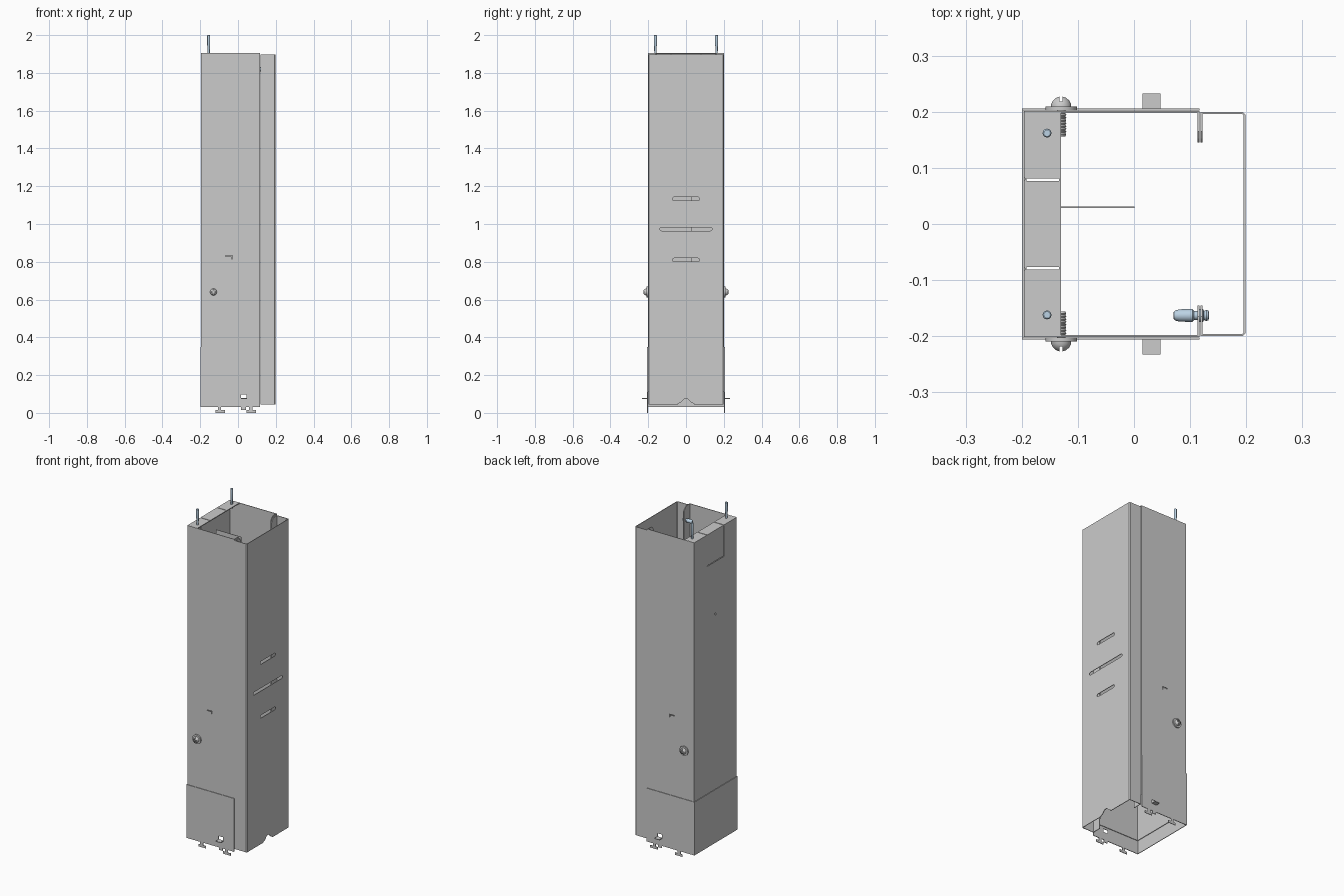
import bpy, bmesh, math
from mathutils import Vector

if "Cube" in bpy.data.objects:
    bpy.data.objects.remove(bpy.data.objects["Cube"])

blue = bpy.data.materials.new("pale_blue_metal")
blue.diffuse_color = (0.5, 0.65, 0.78, 1)
blue.use_nodes = True
blue.node_tree.nodes["Principled BSDF"].inputs["Base Color"].default_value = blue.diffuse_color


def make(name, bm, mat=None):
    bmesh.ops.recalc_face_normals(bm, faces=bm.faces)
    me = bpy.data.meshes.new(name)
    bm.to_mesh(me)
    bm.free()
    ob = bpy.data.objects.new(name, me)
    bpy.context.collection.objects.link(ob)
    if mat:
        me.materials.append(mat)
    return ob


def apply_mods(ob):
    bpy.context.view_layer.objects.active = ob
    for m in list(ob.modifiers):
        bpy.ops.object.modifier_apply(modifier=m.name)


def box(name, x, y, z):
    bm = bmesh.new()
    bmesh.ops.create_cube(bm, size=1)
    for v in bm.verts:
        for i, (a, b) in enumerate((x, y, z)):
            v.co[i] = (a + b) / 2 + v.co[i] * (b - a)
    return make(name, bm)


def sheet(name, pts, z0, z1, t=0.0035):
    """Folded sheet: plan-view polyline raised from z0 to z1."""
    bm = bmesh.new()
    lo = [bm.verts.new((x, y, z0)) for x, y in pts]
    hi = [bm.verts.new((x, y, z1)) for x, y in pts]
    for i in range(len(pts) - 1):
        bm.faces.new((lo[i], lo[i + 1], hi[i + 1], hi[i]))
    ob = make(name, bm)
    m = ob.modifiers.new("thickness", 'SOLIDIFY')
    m.thickness, m.offset, m.use_even_offset = t, 0, True
    apply_mods(ob)
    return ob


def lathe(name, origin, axis, perp, prof, mat=None, n=24):
    """Revolve (radius, height) points around an axis."""
    o, a, p = Vector(origin), Vector(axis), Vector(perp)
    bm = bmesh.new()
    vs = [bm.verts.new(o + a * h + p * r) for r, h in prof]
    es = [bm.edges.new(vs[i:i + 2]) for i in range(len(vs) - 1)]
    bmesh.ops.spin(bm, geom=vs + es, cent=o, axis=a, angle=math.tau, steps=n)
    bmesh.ops.remove_doubles(bm, verts=bm.verts, dist=1e-5)
    ob = make(name, bm, mat)
    bpy.ops.object.select_all(action='DESELECT')
    ob.select_set(True)
    bpy.context.view_layer.objects.active = ob
    bpy.ops.object.shade_smooth_by_angle(angle=math.radians(35))
    return ob


def cut(ob, cutters):
    for c in cutters:
        m = ob.modifiers.new("cut", 'BOOLEAN')
        m.operation, m.solver, m.object = 'DIFFERENCE', 'EXACT', c
    apply_mods(ob)
    for c in cutters:
        bpy.data.objects.remove(c)


def prism(name, x0, x1, outline):
    """(y, z) outline extruded along x."""
    bm = bmesh.new()
    f = bm.faces.new([bm.verts.new((x0, y, z)) for y, z in outline])
    r = bmesh.ops.extrude_face_region(bm, geom=[f])
    bmesh.ops.translate(bm, vec=(x1 - x0, 0, 0),
                        verts=[v for v in r["geom"] if isinstance(v, bmesh.types.BMVert)])
    return make(name, bm)


def arc(cy, cz, r, a0, a1, n=8):
    return [(cy + r * math.cos(math.radians(a0 + (a1 - a0) * i / n)),
             cz + r * math.sin(math.radians(a0 + (a1 - a0) * i / n))) for i in range(n + 1)]


def corner_cutters(x0, x1, z):
    # chamfers the free top corner of each inward flange
    return [prism("corner_cutter", x0, x1, [(s * 0.135, z + 0.01), (s * 0.175, z + 0.01),
                                            (s * 0.152, z - 0.012), (s * 0.135, z - 0.04)])
            for s in (-1, 1)]


# rear channel with inward flanges and a relief cut around its centre tab
channel = sheet("rear_channel", [(0.115, -0.145), (0.115, -0.2), (-0.194, -0.2),
                                 (-0.194, 0.2), (0.115, 0.2), (0.115, 0.145)], 0.11, 1.905)
cuts = [box("slit", (-0.21, -0.18), (s * 0.08 - 0.002, s * 0.08 + 0.002), (1.72, 1.92)) for s in (-1, 1)]
cuts.append(box("slit", (-0.21, -0.18), (-0.082, 0.082), (1.716, 1.72)))
cuts.append(box("rivet_hole", (-0.21, -0.18), (-0.004, 0.004), (1.395, 1.407)))
for s in (-1, 1):
    y = sorted((s * 0.19, s * 0.21))
    cuts.append(box("side_slit", (-0.065, -0.03), y, (0.829, 0.833)))
    cuts.append(box("side_slit_end", (-0.034, -0.03), y, (0.815, 0.831)))
cut(channel, cuts + corner_cutters(0.105, 0.1175, 1.905))

# folded top lip with two slots
lip = box("top_lip", (-0.194, -0.13), (-0.198, 0.198), (1.9, 1.905))
cut(lip, [box("slit", (-0.192, -0.134), (s * 0.079 - 0.002, s * 0.079 + 0.002), (1.88, 1.92)) for s in (-1, 1)])

# front cover with three slots and a bottom notch
cover = sheet("front_cover", [(0.12, -0.145), (0.12, -0.198), (0.193, -0.198), (0.197, -0.194),
                              (0.197, 0.194), (0.193, 0.198), (0.12, 0.198), (0.12, 0.145)], 0.045, 1.897)
cuts = [prism("slot", 0.18, 0.21, arc(w - 0.009, z, 0.009, -90, 90) + arc(0.009 - w, z, 0.009, 90, 270))
        for w, z in ((0.072, 1.133), (0.138, 0.973), (0.072, 0.81))]
cuts.append(prism("notch", 0.18, 0.21, [(-0.042, 0.03), (0.042, 0.03), (0.042, 0.048), (0.028, 0.055)]
                  + arc(0, 0.053, 0.022, 20, 160) + [(-0.028, 0.055), (-0.042, 0.048)]))
cut(cover, cuts + corner_cutters(0.1178, 0.13, 1.897))

# lower sleeve with square windows
sleeve = sheet("lower_sleeve", [(0.117, -0.204), (-0.198, -0.204), (-0.198, 0.204), (0.117, 0.204)], 0.03, 0.35)
cut(sleeve, [box("window", (0.015, 0.045), sorted((s * 0.19, s * 0.22)), (0.076, 0.098)) for s in (-1, 1)])

# divider inside
box("inner_divider", (-0.165, 0.001), (0.0285, 0.0315), (0.35, 1.8))

for s, side in ((-1, "front"), (1, "back")):
    wall = sorted((s * 0.2023, s * 0.2057))
    # outward locking tab below the window
    box(side + "_locking_tab", (0.015, 0.047), sorted((s * 0.203, s * 0.233)), (0.074, 0.078))
    # hooked feet
    for x in (-0.095, 0.07):
        box(side + "_foot_stem", (x - 0.012, x + 0.006), wall, (0.012, 0.031))
        box(side + "_foot_hook", (x - 0.025, x + 0.025), wall, (0, 0.014))
    box(side + "_foot_step", (0.017, 0.042), wall, (0.016, 0.031))

    # washer, threaded shank and slotted dome head
    lathe(side + "_washer", (-0.13, s * 0.202, 0.64), (0, s, 0), (1, 0, 0),
          [(0.0, 0), (0.028, 0), (0.028, 0.007), (0.0, 0.007)])
    head = lathe(side + "_screw_head", (-0.13, s * 0.209, 0.64), (0, s, 0), (1, 0, 0),
                 [(0, 0), (0.018, 0), (0.0175, 0.005), (0.0145, 0.011), (0.009, 0.016), (0.004, 0.018), (0, 0.0185)])
    y = sorted((s * 0.218, s * 0.24))
    cut(head, [box("slot", (-0.133, -0.127), y, (0.61, 0.67)),
               box("slot", (-0.142, -0.118), y, (0.637, 0.643))])
    thread = [(0, 0)]
    for i in range(9):
        thread += [(0.0075, i * 0.005), (0.0095, i * 0.005 + 0.0025)]
    lathe(side + "_screw_shank", (-0.13, s * 0.202, 0.64), (0, -s, 0), (1, 0, 0),
          thread + [(0.0075, 0.046), (0, 0.046)], n=16)

    # upright pin on the top lip
    lathe(side + "_top_pin", (-0.155, s * 0.162, 1.88), (0, 0, 1), (1, 0, 0),
          [(0, 0), (0.0055, 0), (0.0065, 0.06), (0.008, 0.065), (0.008, 0.118), (0.006, 0.12), (0, 0.12)], blue, 12)

# blue push fastener through the flanges
lathe("flange_fastener", (0.07, -0.163, 1.82), (1, 0, 0), (0, 1, 0),
      [(0, 0), (0.007, 0.001), (0.0095, 0.005), (0.011, 0.012), (0.0115, 0.034), (0.008, 0.037),
       (0.008, 0.043), (0.0115, 0.045), (0.0115, 0.053), (0.008, 0.055), (0.01, 0.059), (0.0085, 0.063), (0, 0.064)],
      blue, 20)
